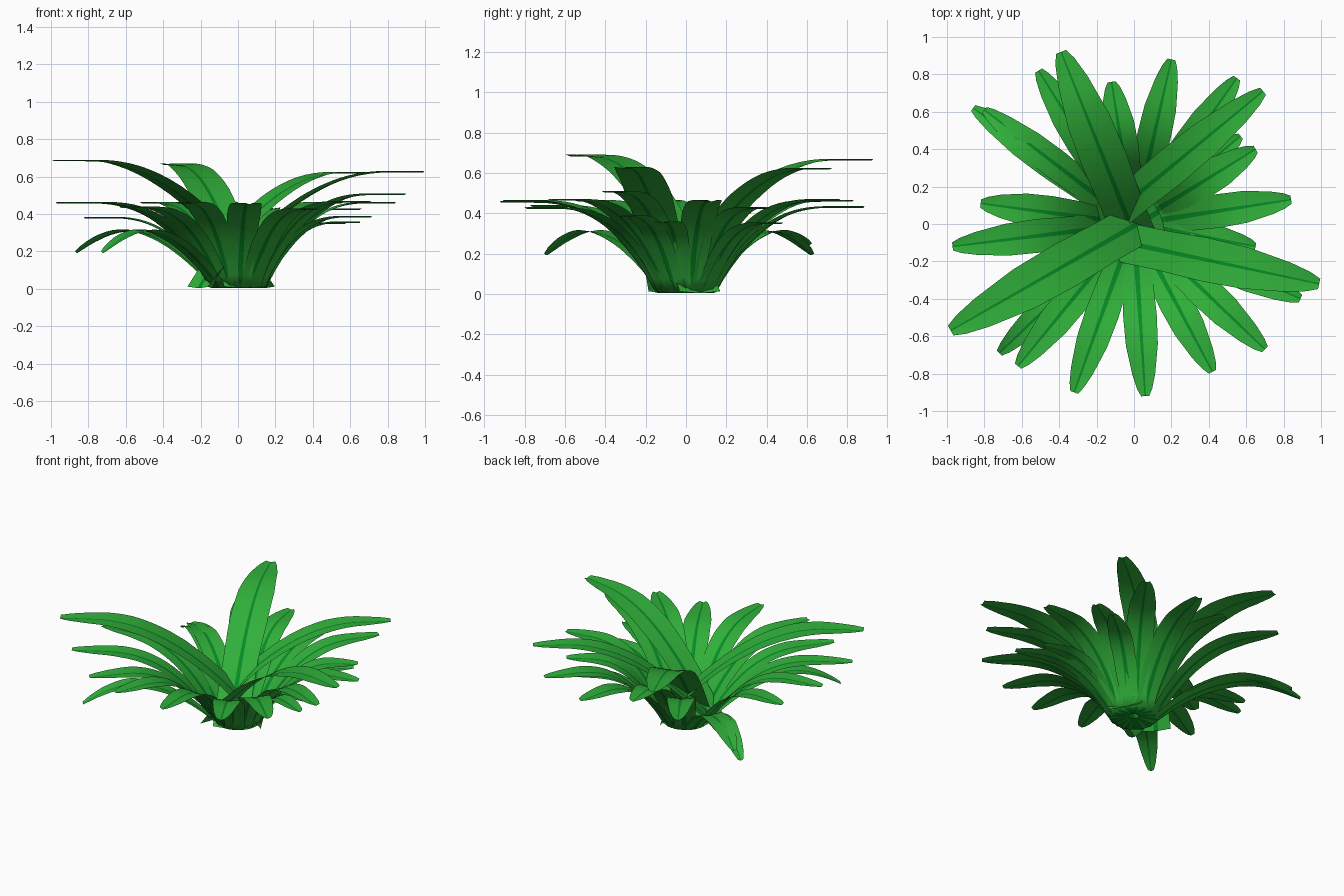
import bpy, math
from mathutils import Vector

if "Cube" in bpy.data.objects:
    bpy.data.objects.remove(bpy.data.objects["Cube"])


def material(name, rgb):
    m = bpy.data.materials.new(name)
    m.diffuse_color = (*rgb, 1)
    m.use_nodes = True
    m.node_tree.nodes["Principled BSDF"].inputs["Base Color"].default_value = m.diffuse_color
    return m


GREEN = material("leaf_green", (0.03, 0.43, 0.042))
RIB = material("rib_green", (0.002, 0.26, 0.018))

# Half-width outline of a leaf, as (position along leaf, share of full width)
OUTLINE = [(0, .66), (.2, .9), (.45, 1), (.65, .95), (.85, .68), (.97, .4), (1, .24)]
STEPS = 20


def outline(t):
    for (a, wa), (b, wb) in zip(OUTLINE, OUTLINE[1:]):
        if t <= b:
            return wa + (wb - wa) * (t - a) / (b - a)
    return OUTLINE[-1][1]


def leaf(name, root, tip, height, width, reach=.8, power=2.5, droop=0, tail=.8, foot=False):
    """Arching blade from root to tip, slightly folded along a dark midrib."""
    root, tip = Vector((*root, 0)), Vector((*tip, 0))
    out = (tip - root).normalized()
    side = Vector((-out.y, out.x, 0))
    rows = []
    if foot:  # narrow flat foot reaching in to the centre
        rows.append((root * .2 + Vector((0, 0, .03)), width * .15, .006))
    for i in range(STEPS + 1):
        t = i / STEPS
        z = .012 + (height - .012) * (1 - max(0, 1 - t / reach) ** power)
        z -= droop * max(0, (t - .6) / .4) ** 2
        w = outline(t)
        if t < .3:
            w = max(w, tail * .92)
        rows.append((root.lerp(tip, t) + Vector((0, 0, z)), width * w / 2, .015 * (1 - .75 * t)))
    verts, faces, mats = [], [], []
    for centre, half, rib in rows:
        for s in (-half, -rib, rib, half):
            fold = Vector((0, 0, 0 if abs(s) == half else -.008))
            verts.append(centre + side * s + fold)
    for i in range(len(rows) - 1):
        for j in range(3):
            a = i * 4 + j
            faces.append((a, a + 4, a + 5, a + 1))
            mats.append(1 if j == 1 else 0)
    me = bpy.data.meshes.new(name)
    me.from_pydata(verts, [], faces)
    me.materials.append(GREEN)
    me.materials.append(RIB)
    for p, m in zip(me.polygons, mats):
        p.material_index = m
        p.use_smooth = True
    bpy.context.collection.objects.link(bpy.data.objects.new(name, me))


def radial_leaf(name, tip, height, width, **kw):
    """Leaf rooted on the small ring around the centre."""
    k = .14 / math.hypot(*tip)
    leaf(name, (tip[0] * k, tip[1] * k), tip, height, width, foot=True, **kw)


# Tall inner leaves, rooted across the centre
TALL = [((.03, -.13), (-.39, .92), .67, .245), ((.14, .07), (-.98, -.57), .69, .25),
        ((-.14, -.08), (.99, -.32), .63, .235), ((-.21, -.03), (.69, .71), .625, .205)]
for i, (root, tip, h, w) in enumerate(TALL):
    leaf(f"tall_leaf_{i + 1}", root, tip, h, w, reach=.83, power=2, tail=1)

# Middle ring of leaves: tip x, tip y, height
MIDDLE = [(.55, .78, .465), (.20, .88, .435), (-.12, .76, .47), (-.51, .82, .465),
          (-.82, .11, .385), (-.97, -.12, .465), (-.62, -.76, .44),
          (-.32, -.90, .465), (.06, -.92, .46), (.42, -.79, .43), (.70, -.67, .47),
          (.89, -.40, .51), (.84, .13, .465), (.65, .40, .43), (-.92, -.53, .465)]
for i, (x, y, h) in enumerate(MIDDLE):
    radial_leaf(f"middle_leaf_{i + 1}", (x, y), h, .18)

# Short under leaves
for i, (x, y, h) in enumerate([(.57, .47, .355), (.65, -.12, .36), (.71, -.33, .39)]):
    radial_leaf(f"short_leaf_{i + 1}", (x, y), h, .15)

# Drooping outer leaves
for i, (x, y, d) in enumerate([(-.86, .62, .12), (-.72, -.69, .12), (-.80, .61, .07)]):
    radial_leaf(f"drooping_leaf_{i + 1}", (x, y), .32, .16, reach=.7, power=2.1, droop=d)
